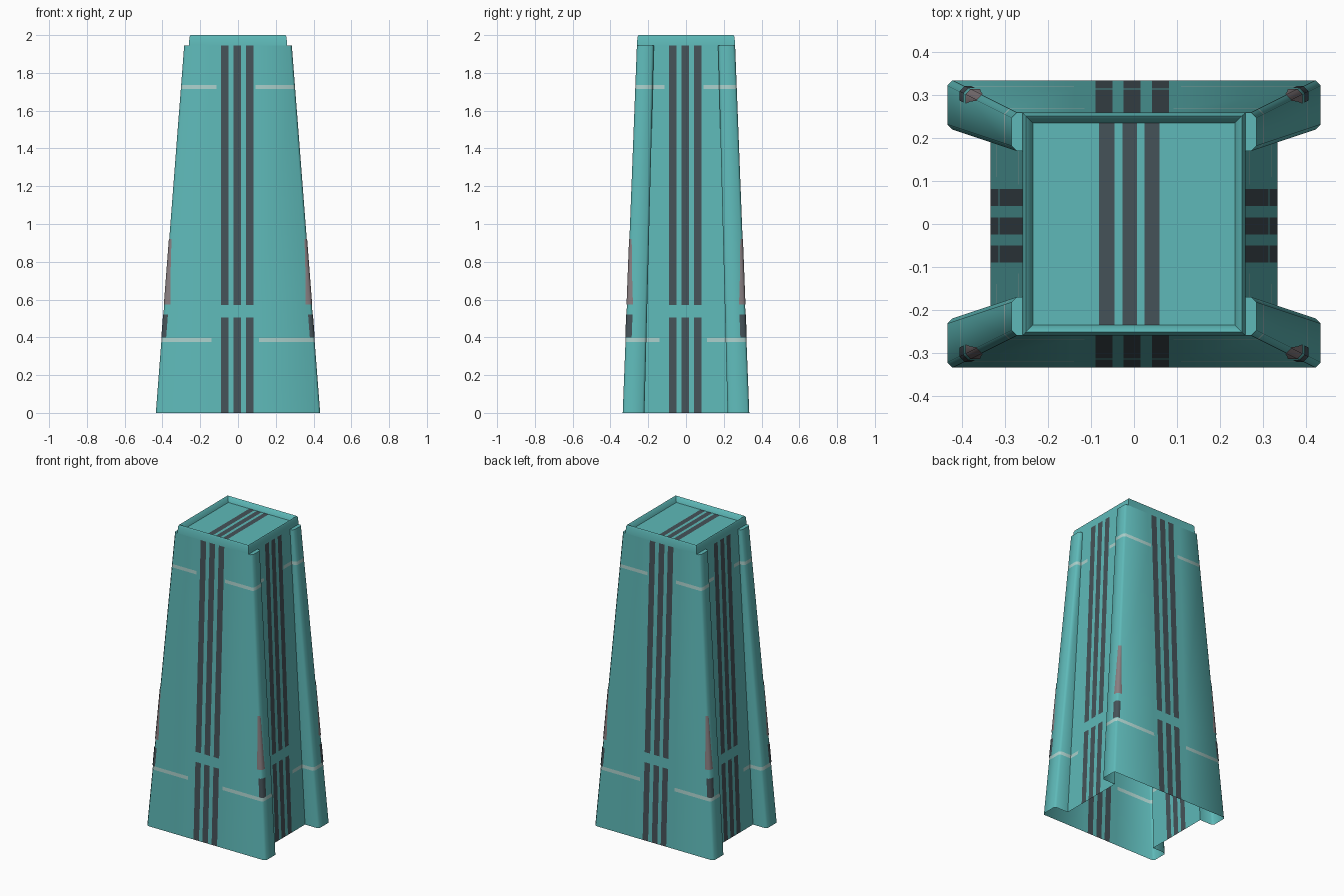
import bpy, bmesh
from mathutils import Vector

if "Cube" in bpy.data.objects:
    bpy.data.objects.remove(bpy.data.objects["Cube"])

H = 1.945          # height of the tapered body
C = 0.012          # corner chamfer


def material(name, rgb):
    m = bpy.data.materials.new(name)
    m.diffuse_color = (*rgb, 1)
    m.use_nodes = True
    m.node_tree.nodes["Principled BSDF"].inputs["Base Color"].default_value = m.diffuse_color
    return m


MATS = [material("teal", (0.112, 0.485, 0.48)),
        material("dark_slate", (0.060, 0.085, 0.098)),
        material("pale_teal_grey", (0.40, 0.62, 0.59)),
        material("mauve_grey", (0.25, 0.21, 0.22))]
STRIPES = [(-0.09, -0.05), (-0.025, 0.015), (0.042, 0.082)]


def finish(bm, name):
    me = bpy.data.meshes.new(name)
    bm.to_mesh(me)
    bm.free()
    for m in MATS:
        me.materials.append(m)
    ob = bpy.data.objects.new(name, me)
    bpy.context.collection.objects.link(ob)
    bpy.ops.object.select_all(action='DESELECT')
    bpy.context.view_layer.objects.active = ob
    ob.select_set(True)
    bpy.ops.object.shade_smooth_by_angle(angle=0.9)
    return ob


def cut(bm, faces, co, no):
    geom = set(faces)
    for f in faces:
        geom.update(f.edges)
        geom.update(f.verts)
    bmesh.ops.bisect_plane(bm, geom=list(geom), plane_co=co, plane_no=no, dist=1e-5)


def loft(bm, rings):
    """Join closed rings of points with quads, return the vertex rings."""
    vs = [[bm.verts.new(p) for p in r] for r in rings]
    for a, b in zip(vs, vs[1:]):
        n = len(a)
        for i in range(n):
            j = (i + 1) % n
            bm.faces.new((a[i], a[j], b[j], b[i]))
    return vs


def i_profile(X, Y, fy, rx, z):
    """I-shaped plan: wide front and back flanges, recessed sides."""
    q = [(rx, fy), (X - C, fy), (X, fy + C), (X, Y - C), (X - C, Y)]
    pts = q + [(-x, y) for x, y in reversed(q)]
    pts += [(-x, -y) for x, y in pts]
    return [(x, y, z) for x, y in pts]


# tapered hollow body, open at the bottom
bm = bmesh.new()
rings = loft(bm, [i_profile(0.435, 0.335, 0.22, 0.335, 0),
                  i_profile(0.285, 0.26, 0.17, 0.26, H)])
walls = bm.faces[:]
bm.faces.new(rings[1])
bmesh.ops.recalc_face_normals(bm, faces=bm.faces[:])
bm.normal_update()

# cut lines for painted stripes and thin bands
for z in (0.374, 0.397, 0.505, 0.57, 1.715, 1.737):
    cut(bm, [f for f in bm.faces if abs(f.normal.z) < 0.8], (0, 0, z), (0, 0, 1))
ucuts = [u for s in STRIPES for u in s] + [-0.14, -0.115, 0.092, 0.11]
for axis in (0, 1):
    no = Vector((0, 0, 0))
    no[axis] = 1
    for u in ucuts:
        cut(bm, [f for f in bm.faces if abs(f.normal[1 - axis]) > 0.8], no * u, no)

# colour rule by position along each wall and height
for f in bm.faces:
    if abs(f.normal.z) > 0.8:
        continue
    c = f.calc_center_median()
    u = c.x if abs(f.normal.y) > abs(f.normal.x) else c.y
    z = c.z
    if any(a < u < b for a, b in STRIPES) and not 0.505 < z < 0.57:
        f.material_index = 1
    elif 0.374 < z < 0.397 and not -0.14 < u < 0.11:
        f.material_index = 2
    elif 1.715 < z < 1.737 and not -0.115 < u < 0.092:
        f.material_index = 2
finish(bm, "tapered_body")

# shallow square tray on top
bm = bmesh.new()


def square(r, z):
    return [(r, -r, z), (r, r, z), (-r, r, z), (-r, -r, z)]


rings = loft(bm, [square(0.26, H), square(0.257, 1.99), square(0.252, 2.0),
                  square(0.246, 1.995), square(0.235, 1.965)])
floor = bm.faces.new(rings[-1])
bm.normal_update()
bands = [(-0.082, -0.045), (-0.027, 0.007), (0.025, 0.059)]
for u in [u for b in bands for u in b]:
    cut(bm, [f for f in bm.faces if f.normal.z > 0.99], (u, 0, 0), (1, 0, 0))
for f in bm.faces:
    x = f.calc_center_median().x
    if f.normal.z > 0.99 and any(a < x < b for a, b in bands):
        f.material_index = 1
finish(bm, "top_tray")


# marks wrapped around each corner: dark block with a tapering spike above
def corner_mark(name, rows, mat):
    bm = bmesh.new()
    e = 0.002
    for sx in (1, -1):
        for sy in (1, -1):
            prev = None
            for z, wx, wy in rows:
                X = 0.435 - 0.15 * z / H + e
                Y = 0.335 - 0.075 * z / H + e
                p = [(X - wx, Y), (X - C, Y), (X, Y - C), (X, Y - wy)]
                row = [bm.verts.new((sx * x, sy * y, z)) for x, y in p]
                if prev:
                    for i in range(3):
                        q = [prev[i], prev[i + 1], row[i + 1], row[i]]
                        if sx * sy > 0:
                            q.reverse()
                        bm.faces.new(q).material_index = mat
                prev = row
    finish(bm, name)


corner_mark("corner_block", [(0.398, 0.026, 0.034), (0.52, 0.026, 0.034)], 1)
corner_mark("corner_spike", [(0.575, 0.034, 0.034), (0.72, 0.024, 0.024),
                             (0.92, 0.014, 0.014)], 3)
